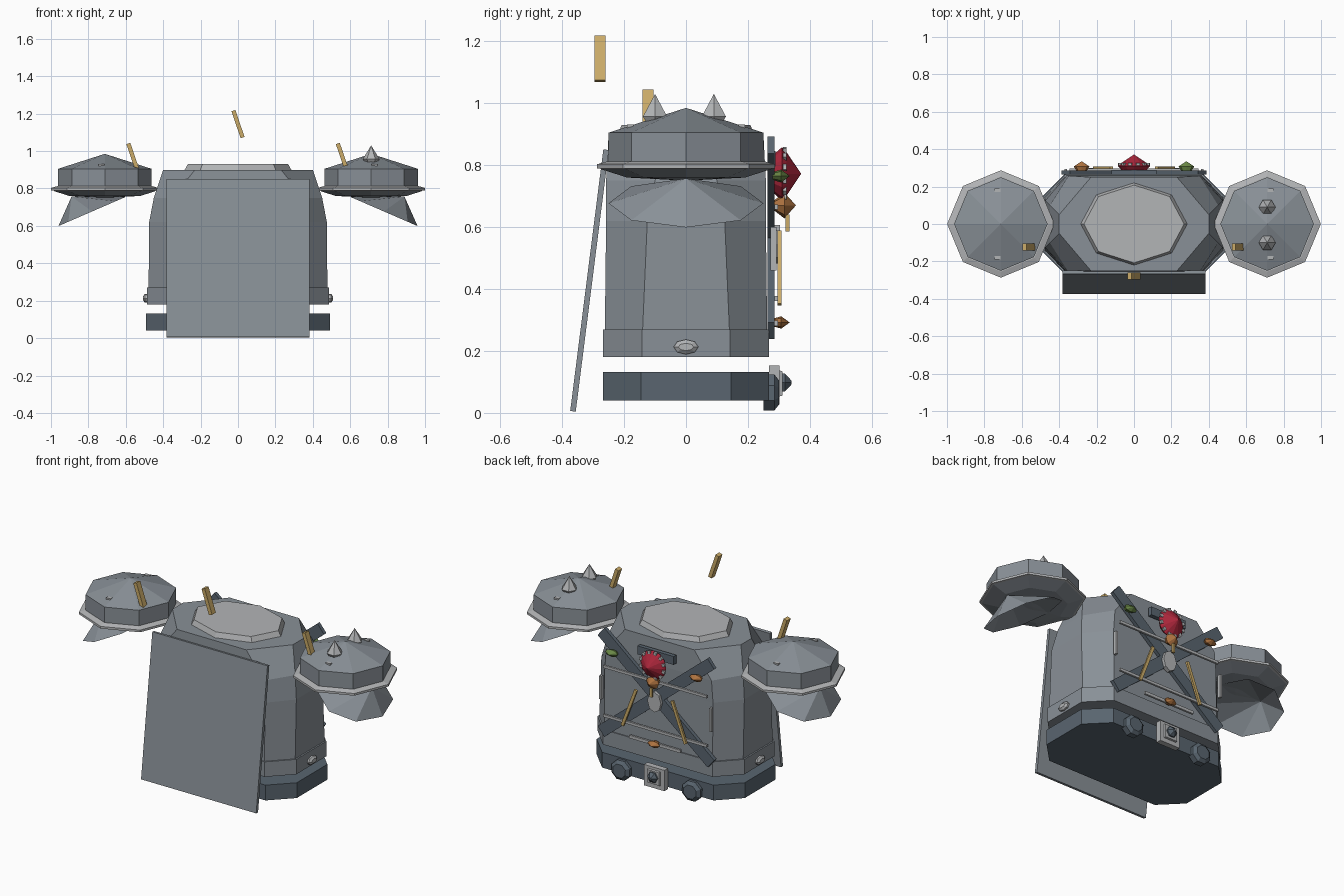
import bpy, bmesh
from math import cos, sin, pi, atan2, hypot
from mathutils import Matrix, Vector

if "Cube" in bpy.data.objects:
    bpy.data.objects.remove(bpy.data.objects["Cube"])


def material(name, *rgb):
    m = bpy.data.materials.new(name)
    m.use_nodes = True
    m.diffuse_color = (*rgb, 1)
    m.node_tree.nodes["Principled BSDF"].inputs["Base Color"].default_value = (*rgb, 1)
    return m


STEEL = material("steel grey", .25, .28, .31)
LIGHT = material("light grey", .45, .46, .47)
SLATE = material("dark slate", .10, .13, .16)
GOLD = material("gold", .60, .41, .14)
RED = material("crimson", .42, .02, .045)
AMBER = material("amber", .42, .17, .05)
GREEN = material("green", .14, .24, .06)
BACKWARD = Matrix.Rotation(-pi / 2, 4, 'X')   # turns local z to +y


def finish(name, bm, mat, matrix=Matrix()):
    bmesh.ops.recalc_face_normals(bm, faces=bm.faces)
    me = bpy.data.meshes.new(name)
    bm.to_mesh(me)
    bm.free()
    me.materials.append(mat)
    ob = bpy.data.objects.new(name, me)
    ob.matrix_world = matrix
    bpy.context.collection.objects.link(ob)
    return ob


def loft(name, rings, mat, matrix=Matrix(), caps=True):
    """Skin closed rings of points; a one-point ring becomes an apex."""
    bm = bmesh.new()
    rows = [[bm.verts.new(p) for p in ring] for ring in rings]
    for a, b in zip(rows, rows[1:]):
        n = max(len(a), len(b))
        for i in range(n):
            j = (i + 1) % n
            quad = [a[i % len(a)], a[j % len(a)], b[j % len(b)], b[i % len(b)]]
            bm.faces.new(list(dict.fromkeys(quad)))
    for row in (rows[0], rows[-1]):
        if caps and len(row) > 2:
            bm.faces.new(row)
    return finish(name, bm, mat, matrix)


def ring(rx, ry, z, n=8):
    if rx == 0:
        return [(0, 0, z)]
    return [(rx * cos(2 * pi * i / n), ry * sin(2 * pi * i / n), z) for i in range(n)]


def turned(name, profile, mat, matrix=Matrix(), n=8, caps=True):
    return loft(name, [ring(r, r, z, n) for r, z in profile], mat, matrix, caps)


def plan(hx, hy, fx, sy, z):
    """Rectangle with cut corners."""
    return [(hx, -sy, z), (hx, sy, z), (fx, hy, z), (-fx, hy, z),
            (-hx, sy, z), (-hx, -sy, z), (-fx, -hy, z), (fx, -hy, z)]


def box(name, centre, size, mat, rot=0, axis='Y'):
    bm = bmesh.new()
    bmesh.ops.create_cube(bm, size=1)
    bmesh.ops.scale(bm, vec=size, verts=bm.verts)
    return finish(name, bm, mat, Matrix.Translation(centre) @ Matrix.Rotation(rot, 4, axis))


def bar(name, a, b, width, depth, mat):
    """Flat bar in the xz plane running from a to b."""
    a, b = Vector(a), Vector(b)
    d = b - a
    return box(name, (a + b) / 2, (width, depth, d.length), mat, atan2(d.x, d.z))


def at(*p):
    return Matrix.Translation(p)


# Torso, hem, neck plate and belt
loft("torso", [plan(.478, .262, .36, .14, .27), plan(.475, .258, .36, .125, .62),
               plan(.45, .258, .35, .10, .75), plan(.40, .25, .23, .05, .90)], STEEL)
loft("hem", [plan(.487, .268, .365, .142, .18), plan(.487, .268, .365, .142, .27)], STEEL)
loft("neck_plate", [ring(.285, .22, .90), ring(.268, .208, .93)], LIGHT)
loft("belt", [plan(.492, .268, .37, .145, .04), plan(.492, .268, .37, .145, .132)], SLATE)

# Hanging front panel
top, foot = Vector((0, -.258, .85)), Vector((0, -.365, .005))
lean = top - foot
box("front_panel", (top + foot) / 2, (.765, .018, lean.length), STEEL,
    -atan2(lean.y, lean.z), 'X')

for s, side in ((1, "left"), (-1, "right")):
    # Domed shoulder with a bevelled brim
    c = at(s * .712, 0, 0)
    turned(side + "_shoulder_dome", [(.25, .80), (.25, .905), (0, .985)], STEEL, c)
    turned(side + "_shoulder_brim", [(.25, .785), (.287, .79), (.287, .803), (.255, .812)],
           LIGHT, c)
    turned(side + "_shoulder_bowl", [(.275, .787), (.19, .76), (0, .75)], STEEL, c)

    # Tilted open cone under the shoulder
    rim = [(s * (.78 + .18 * cos(i * pi / 4)), .25 * sin(i * pi / 4),
            .677 - .078 * cos(i * pi / 4)) for i in range(8)]
    loft(side + "_lower_guard", [rim, [(s * .89, 0, .757)]], STEEL, caps=False)

    # Shoulder studs and tally stick
    for y in (-.18, .18):
        box(side + "_shoulder_stud", (s * .73, y, .925), (.03, .02, .012), LIGHT)
    box(side + "_shoulder_stick", (s * .56 - .003, -.123, .972), (.022, .036, .145), GOLD, -.33)

    # Hem stud
    loft(side + "_hem_stud", [ring(.024, .04, 0), ring(.024, .04, .012), ring(.012, .025, .022)],
         LIGHT, at(s * .485, 0, .213) @ Matrix.Rotation(s * pi / 2, 4, 'Y'))

    # Back pouch
    loft(side + "_pouch", [ring(.066, .062, 0), ring(.066, .062, .035), ring(.045, .042, .05)],
         SLATE, at(s * .235, .25, .066) @ BACKWARD @ Matrix.Rotation(pi / 8, 4, 'Z'))

    # Crossed beam, its gold strip and the edge rod
    bar(side + "_cross_beam", (s * .365, .275, .865), (s * -.365, .275, .265), .07, .022, SLATE)
    bar(side + "_gold_strip", (s * .12, .302, .585), (s * .21, .302, .35), .018, .012, GOLD)
    bar(side + "_edge_rod", (s * .365, .283, .46), (s * .365, .283, .60), .014, .02, LIGHT)

# Paired spikes on one shoulder
for y in (-.10, .09):
    turned("shoulder_spike", [(.03, .935), (.045, .957), (0, 1.03)], LIGHT, at(.712, y, 0), 6)

# Floating tally stick
box("floating_stick", (0, -.278, 1.144), (.022, .036, .152), GOLD, -.33)

# Back rails, hub and backing plate
for z, half, w in ((.665, .345, .016), (.37, .345, .016), (.29, .17, .018)):
    bar("back_rail", (-half, .291, z), (half, .291, z), w, .012, LIGHT)
loft("cross_hub", [ring(.045, .062, 0), ring(.045, .062, .025)], LIGHT,
     at(0, .278, .545) @ BACKWARD)
box("medallion_backing", (0, .276, .82), (.24, .025, .05), SLATE)

# Red medallion with a studded edge
turned("medallion", [(.06, 0), (.086, .03), (.07, .045), (0, .092)], RED,
       at(0, .28, .772) @ BACKWARD, 12)
for i in range(12):
    a = (i + .5) * pi / 6
    box("medallion_stud", (.078 * cos(a), .319, .772 + .078 * sin(a)), (.018, .012, .018),
        LIGHT, -a)

# Faceted gems and the small gold pin
for name, x, z, r, deep, mat in (("centre_gem", 0, .67, .042, .075, AMBER),
                                 ("right_gem", -.28, .765, .042, .055, AMBER),
                                 ("left_gem", .28, .765, .042, .055, GREEN),
                                 ("lower_gem", 0, .292, .04, .055, AMBER)):
    loft(name, [ring(r * .6, r * .3, 0), ring(r, r if deep > .06 else r * .5, deep * .5),
                ring(0, 0, deep)], mat, at(x, .28, z) @ BACKWARD)
bar("gold_pin", (0, .328, .585), (0, .328, .64), .014, .012, GOLD)

# Belt buckle: plate, frame and dark pyramid
box("buckle_plate", (0, .285, .09), (.135, .034, .125), LIGHT)
turned("buckle_frame", [(.06, .0), (.055, .012)], LIGHT,
       at(0, .30, .095) @ BACKWARD @ Matrix.Rotation(pi / 4, 4, 'Z'), 4)
turned("buckle_boss", [(.033, 0), (.033, .012), (.008, .032)], SLATE,
       at(0, .308, .098) @ BACKWARD, 6)
